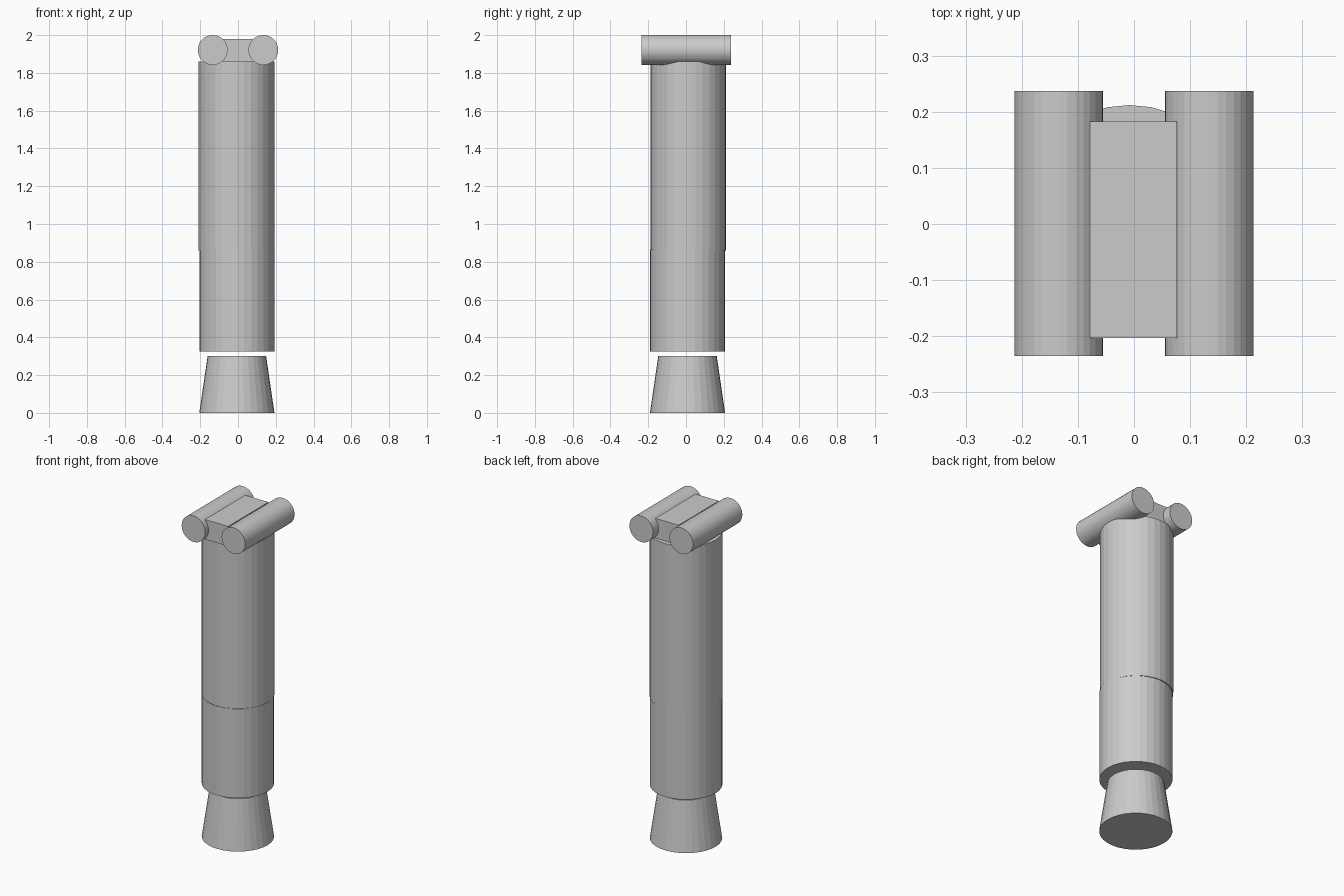
import bpy
from math import pi

if "Cube" in bpy.data.objects:
    bpy.data.objects.remove(bpy.data.objects["Cube"])

SIDES = 32


def tube(name, r_bottom, r_top, depth, loc, rot=(0, 0, 0)):
    bpy.ops.mesh.primitive_cone_add(vertices=SIDES, radius1=r_bottom, radius2=r_top,
                                    depth=depth, location=loc, rotation=rot)
    bpy.context.object.name = name


# flared foot, separated from the body by a thin gap
tube("flared_base", 0.199, 0.155, 0.30, (-0.006, 0.008, 0.15))

# two-part column
tube("lower_column", 0.199, 0.199, 0.54, (-0.006, 0.008, 0.594))
tube("upper_column", 0.20, 0.20, 1.0, (-0.008, 0.012, 1.361))

# paired horizontal barrels on top
for side, x in (("left", -0.134), ("right", 0.134)):
    tube(side + "_barrel", 0.079, 0.079, 0.472, (x, 0.001, 1.921), (pi / 2, 0, 0))

# block bridging the barrels
bpy.ops.mesh.primitive_cube_add(size=1, location=(-0.001, -0.010, 1.92))
bridge = bpy.context.object
bridge.name = "bridge_block"
bridge.scale = (0.155, 0.386, 0.12)
